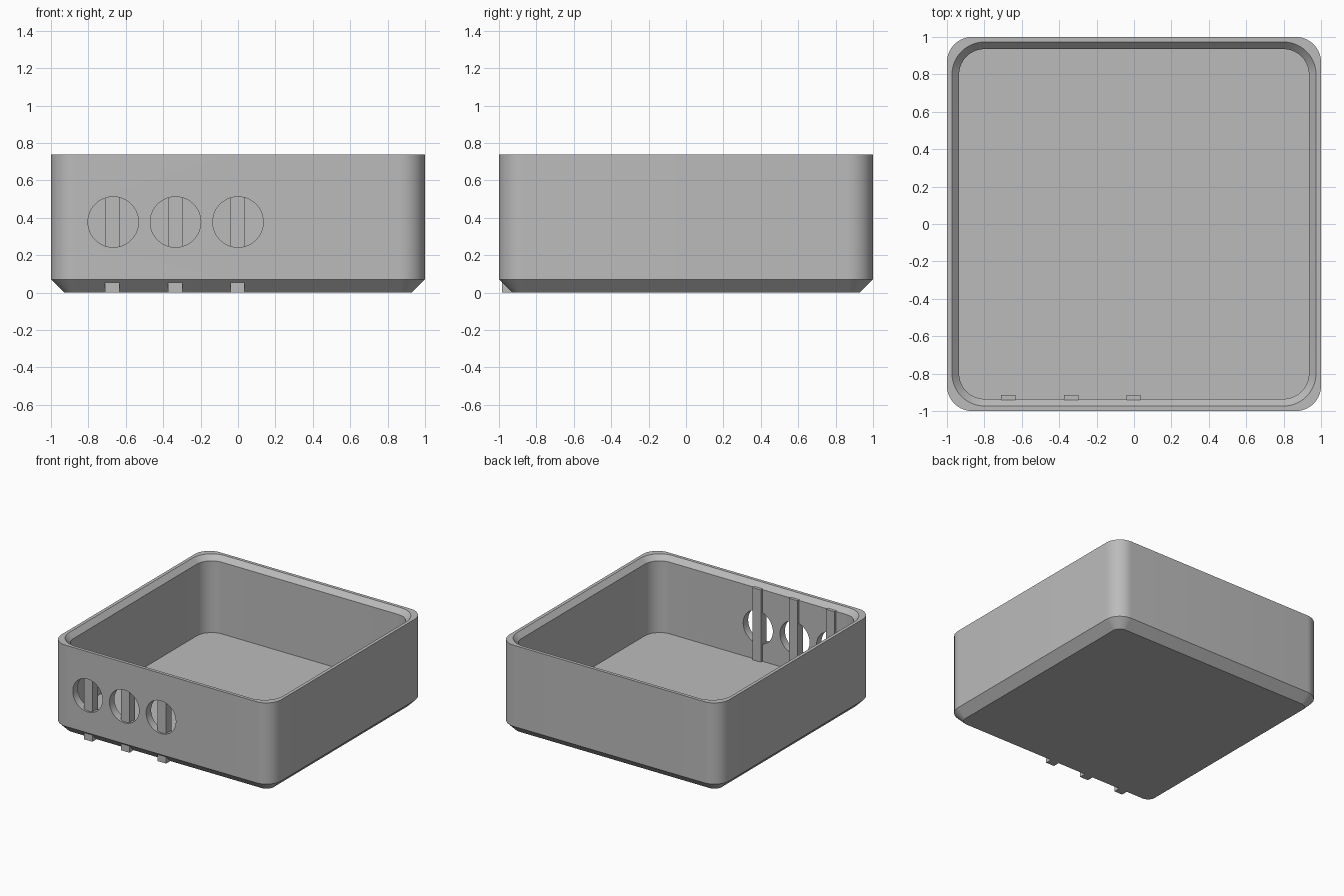
import bpy, bmesh, math

if "Cube" in bpy.data.objects:
    bpy.data.objects.remove(bpy.data.objects["Cube"])

grey = bpy.data.materials.new("plain_grey")
grey.diffuse_color = (0.5, 0.5, 0.5, 1)
grey.use_nodes = True
grey.node_tree.nodes["Principled BSDF"].inputs["Base Color"].default_value = grey.diffuse_color

H = 0.737          # total height
SEG = 14           # segments per rounded corner


def ring(bm, half, r, z):
    """Rounded square loop of vertices."""
    out = []
    for k, (sx, sy) in enumerate([(1, 1), (-1, 1), (-1, -1), (1, -1)]):
        for i in range(SEG + 1):
            a = math.pi / 2 * (k + i / SEG)
            out.append(bm.verts.new((sx * (half - r) + r * math.cos(a),
                                     sy * (half - r) + r * math.sin(a), z)))
    return out


def finish(bm, name):
    bmesh.ops.recalc_face_normals(bm, faces=bm.faces)
    me = bpy.data.meshes.new(name)
    bm.to_mesh(me)
    bm.free()
    me.materials.append(grey)
    ob = bpy.data.objects.new(name, me)
    bpy.context.collection.objects.link(ob)
    return ob


# Open box: chamfered base, outer wall, bevelled rim, inner wall, floor
bm = bmesh.new()
profile = [(0.93, 0.065, 0), (1, 0.135, 0.07), (1, 0.135, H), (0.973, 0.173, H),
           (0.935, 0.135, H - 0.04), (0.935, 0.135, 0.108)]
rings = [ring(bm, *p) for p in profile]
for a, b in zip(rings, rings[1:]):
    n = len(a)
    for i in range(n):
        j = (i + 1) % n
        bm.faces.new((a[i], a[j], b[j], b[i]))
bm.faces.new(rings[0])
bm.faces.new(rings[-1])
box = finish(bm, "open_box")

# Three round holes through the front wall
hole_x = (-0.667, -0.334, 0.0)
bm = bmesh.new()
for x in hole_x:
    made = bmesh.ops.create_cone(bm, cap_ends=True, segments=48,
                                 radius1=0.135, radius2=0.135, depth=0.3)
    for v in made["verts"]:
        cx, cy, cz = v.co
        v.co = (x + cx, -0.97 + cz, 0.377 + cy)
cutter = finish(bm, "hole_cutter")
cutter.hide_render = True
cutter.hide_viewport = True
mod = box.modifiers.new("holes", "BOOLEAN")
mod.object = cutter
mod.operation = "DIFFERENCE"
mod.solver = "EXACT"

# Apply the holes, then smooth the rounded corners
dg = bpy.context.evaluated_depsgraph_get()
cut_mesh = bpy.data.meshes.new_from_object(box.evaluated_get(dg))
box.modifiers.clear()
box.data = cut_mesh
bpy.data.objects.remove(cutter)
bpy.context.view_layer.objects.active = box
box.select_set(True)
bpy.ops.object.shade_smooth_by_angle(angle=math.radians(30))

# Upright bars behind the holes, showing through the base chamfer
for k, x in enumerate((-0.672, -0.335, -0.002)):
    bm = bmesh.new()
    bmesh.ops.create_cube(bm, size=1)
    for v in bm.verts:
        v.co = (x + v.co.x * 0.076, -0.95 + v.co.y * 0.07, (v.co.z + 0.5) * 0.702)
    finish(bm, "hole_bar_%d" % (k + 1))
